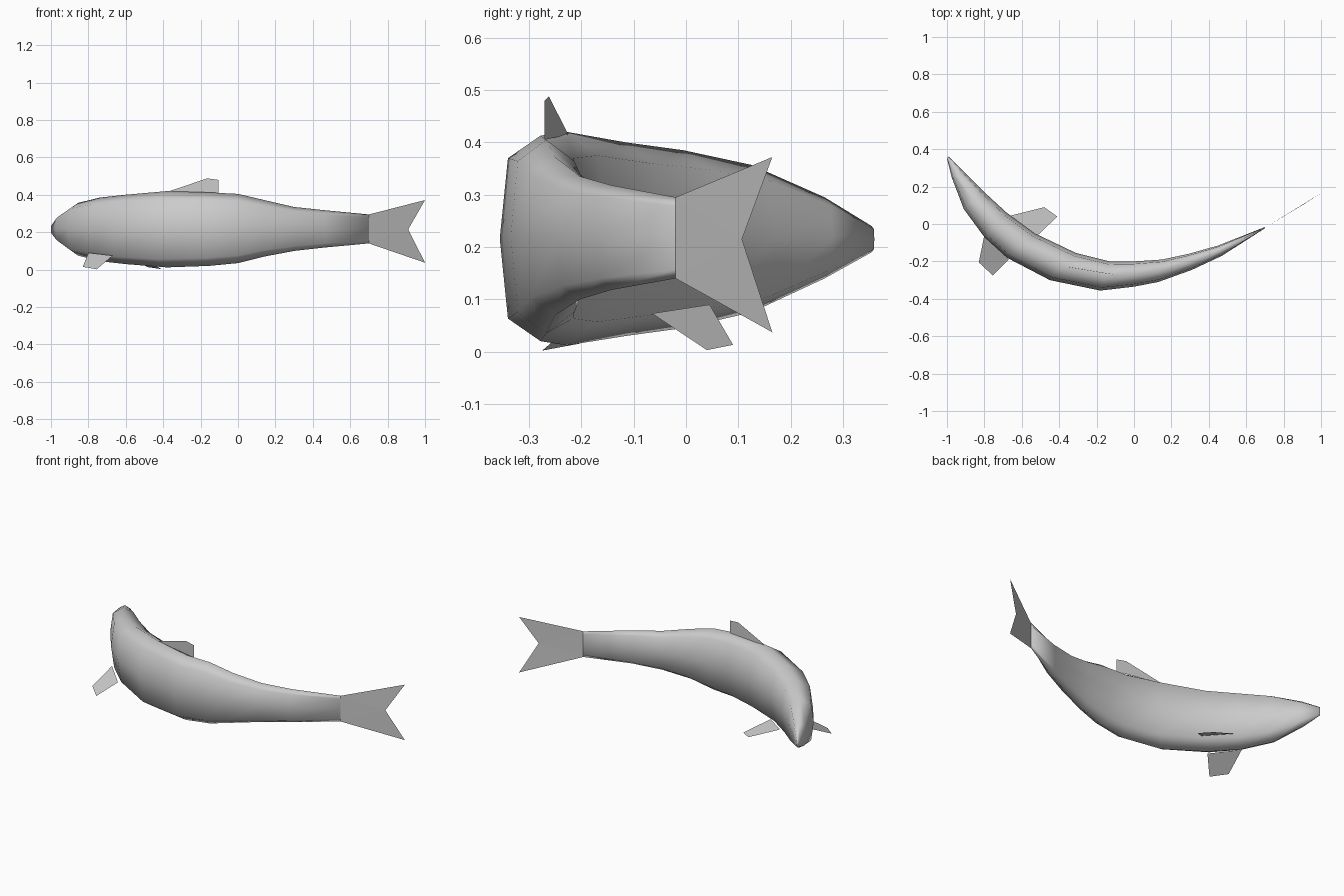
import bpy

if "Cube" in bpy.data.objects:
    bpy.data.objects.remove(bpy.data.objects["Cube"])


def make_mesh(name, verts, faces, smooth=False):
    mesh = bpy.data.meshes.new(name)
    mesh.from_pydata(verts, [], faces)
    mesh.update()
    obj = bpy.data.objects.new(name, mesh)
    bpy.context.collection.objects.link(obj)
    for p in mesh.polygons:
        p.use_smooth = smooth
    return obj


# Body stations, nose to tail: outer flank x y, inner flank x y, belly z, back z
stations = [
    (-1.00, .35, -.99, .36, .19, .24),
    (-.975, .25, -.91, .28, .14, .295),
    (-.91, .08, -.80, .17, .075, .357),
    (-.80, -.07, -.68, .06, .045, .385),
    (-.68, -.18, -.53, -.05, .03, .40),
    (-.45, -.30, -.31, -.155, .012, .42),
    (-.18, -.356, -.13, -.20, .02, .413),
    (.00, -.335, .00, -.20, .035, .405),
    (.13, -.31, .15, -.19, .07, .372),
    (.31, -.245, .29, -.16, .10, .335),
    (.47, -.17, .45, -.115, .118, .318),
    (.70, -.023, .70, -.016, .14, .295),
]

# Eight-sided rounded cross-section: (across, up)
section = [(1, 0), (.8, .78), (0, 1), (-.8, .78),
           (-1, 0), (-.8, -.78), (0, -1), (.8, -.78)]
n = len(section)

verts = []
for ox, oy, ix, iy, lo, hi in stations:
    cx, cy, cz = (ox + ix) / 2, (oy + iy) / 2, (lo + hi) / 2
    for a, u in section:
        verts.append((cx + a * (ox - ix) / 2, cy + a * (oy - iy) / 2,
                      cz + u * (hi - lo) / 2))

faces = []
for s in range(len(stations) - 1):
    for k in range(n):
        j = (k + 1) % n
        faces.append((s * n + k, s * n + j, s * n + n + j, s * n + n + k))
faces.append(tuple(reversed(range(n))))
faces.append(tuple(range(len(verts) - n, len(verts))))
body = make_mesh("body", verts, faces, True)

# Outward normals and smooth shading
bpy.context.view_layer.objects.active = body
body.select_set(True)
bpy.ops.object.mode_set(mode='EDIT')
bpy.ops.mesh.select_all(action='SELECT')
bpy.ops.mesh.normals_make_consistent(inside=False)
bpy.ops.object.mode_set(mode='OBJECT')

# Forked tail fin
make_mesh("tail_fin",
          [(.70, -.02, .14), (1.0, .165, .037), (.91, .107, .215),
           (1.0, .165, .372), (.70, -.02, .295)],
          [(0, 1, 2), (0, 2, 4), (2, 3, 4)])

# Thin flat fins
fins = {
    "dorsal_fin": [(-.38, -.225, .415), (-.105, -.27, .405),
                   (-.105, -.27, .48), (-.165, -.262, .488)],
    "inner_pectoral_fin": [(-.66, .045, .09), (-.52, -.065, .073),
                           (-.41, .04, .003), (-.48, .09, .013)],
    "outer_pectoral_fin": [(-.80, -.06, .09), (-.83, -.205, .015),
                           (-.755, -.275, .002), (-.67, -.19, .075)],
}
for name, pts in fins.items():
    make_mesh(name, pts, [(0, 1, 2, 3)])
